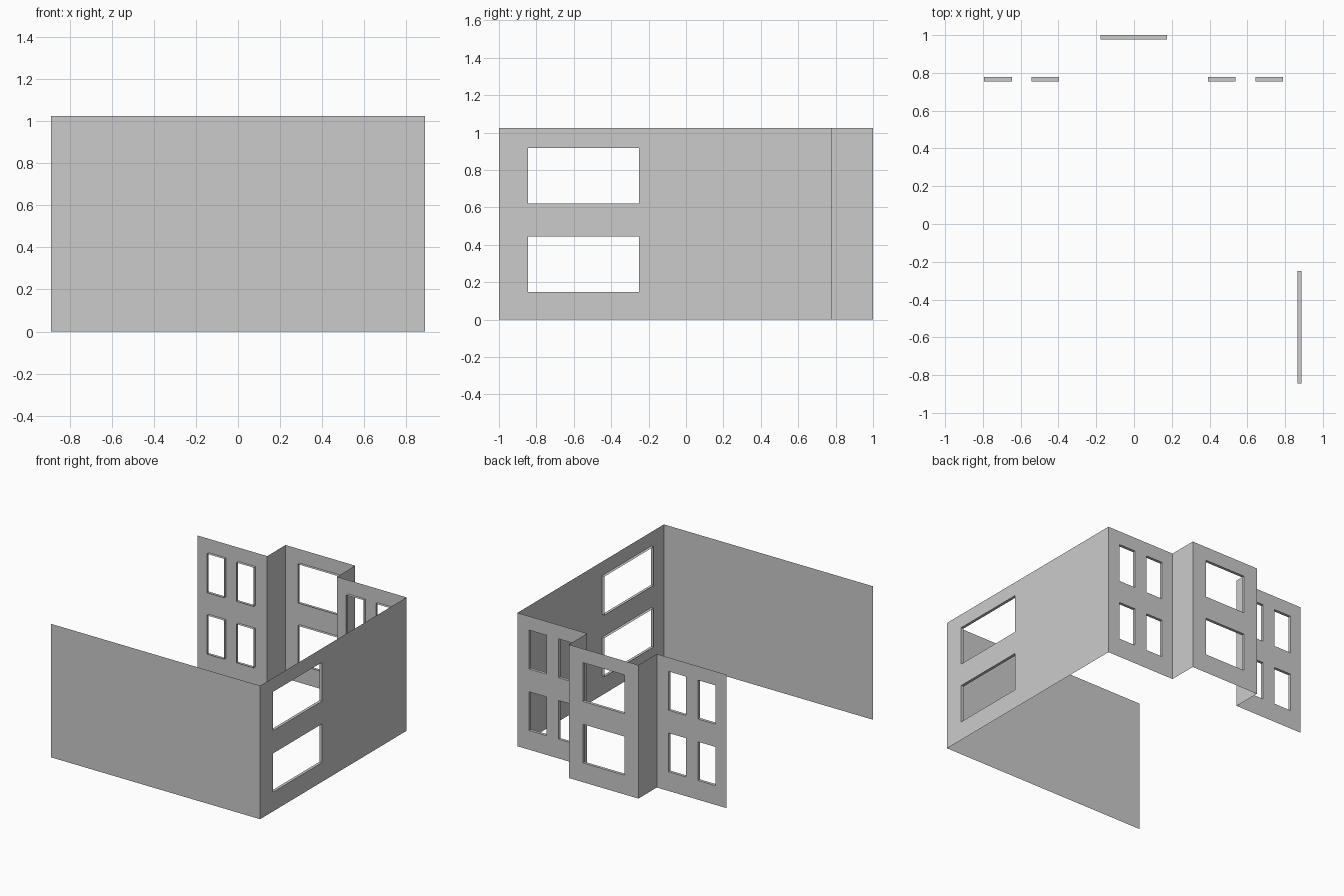
import bpy, bmesh
from mathutils import Vector

if "Cube" in bpy.data.objects:
    bpy.data.objects.remove(bpy.data.objects["Cube"])

HEIGHT = 1.025
REVEAL = 0.022
FLOORS = [(0.148, 0.445), (0.62, 0.918)]   # window sill / head heights
UP = Vector((0, 0, 1))


def wall(name, start, end, openings=()):
    """Single-skin wall with rows of windows whose reveals turn inward."""
    a, b = Vector((*start, 0)), Vector((*end, 0))
    along = (b - a).normalized()
    inward = -along.cross(UP)
    us = sorted({0, (b - a).length, *[u for o in openings for u in o]})
    floors = FLOORS if openings else []
    zs = sorted({0, HEIGHT, *[z for f in floors for z in f]})
    bm = bmesh.new()

    def pt(u, z, d=0):
        return a + along * u + UP * z + inward * d

    def face(*pts):
        bm.faces.new([bm.verts.new(p) for p in pts])

    for u0, u1 in zip(us, us[1:]):
        for z0, z1 in zip(zs, zs[1:]):
            ring = [(u0, z0), (u1, z0), (u1, z1), (u0, z1)]
            if (u0, u1) in openings and (z0, z1) in floors:
                # reveal around the opening
                for p, q in zip(ring, ring[1:] + ring[:1]):
                    face(pt(*p), pt(*q), pt(*q, REVEAL), pt(*p, REVEAL))
            else:
                face(*[pt(*p) for p in ring])
    bmesh.ops.remove_doubles(bm, verts=bm.verts, dist=1e-5)
    mesh = bpy.data.meshes.new(name)
    bm.to_mesh(mesh)
    bm.free()
    bpy.context.collection.objects.link(bpy.data.objects.new(name, mesh))


# Footprint: half width, bay half width, main rear line
H, W, B = 0.888, 0.296, 0.777
pair = [(0.10, 0.246), (0.35, 0.497)]

# Walls walked counter-clockwise; the left side is open
wall("front_wall", (-H, -1), (H, -1))
wall("right_wall", (H, -1), (H, B), [(0.155, 0.75)])
wall("rear_wall_right", (H, B), (W, B), pair)
wall("bay_side_right", (W, B), (W, 1))
wall("bay_rear_wall", (W, 1), (-W, 1), [(0.12, 0.473)])
wall("bay_side_left", (-W, 1), (-W, B))
wall("rear_wall_left", (-W, B), (-H, B), pair)
